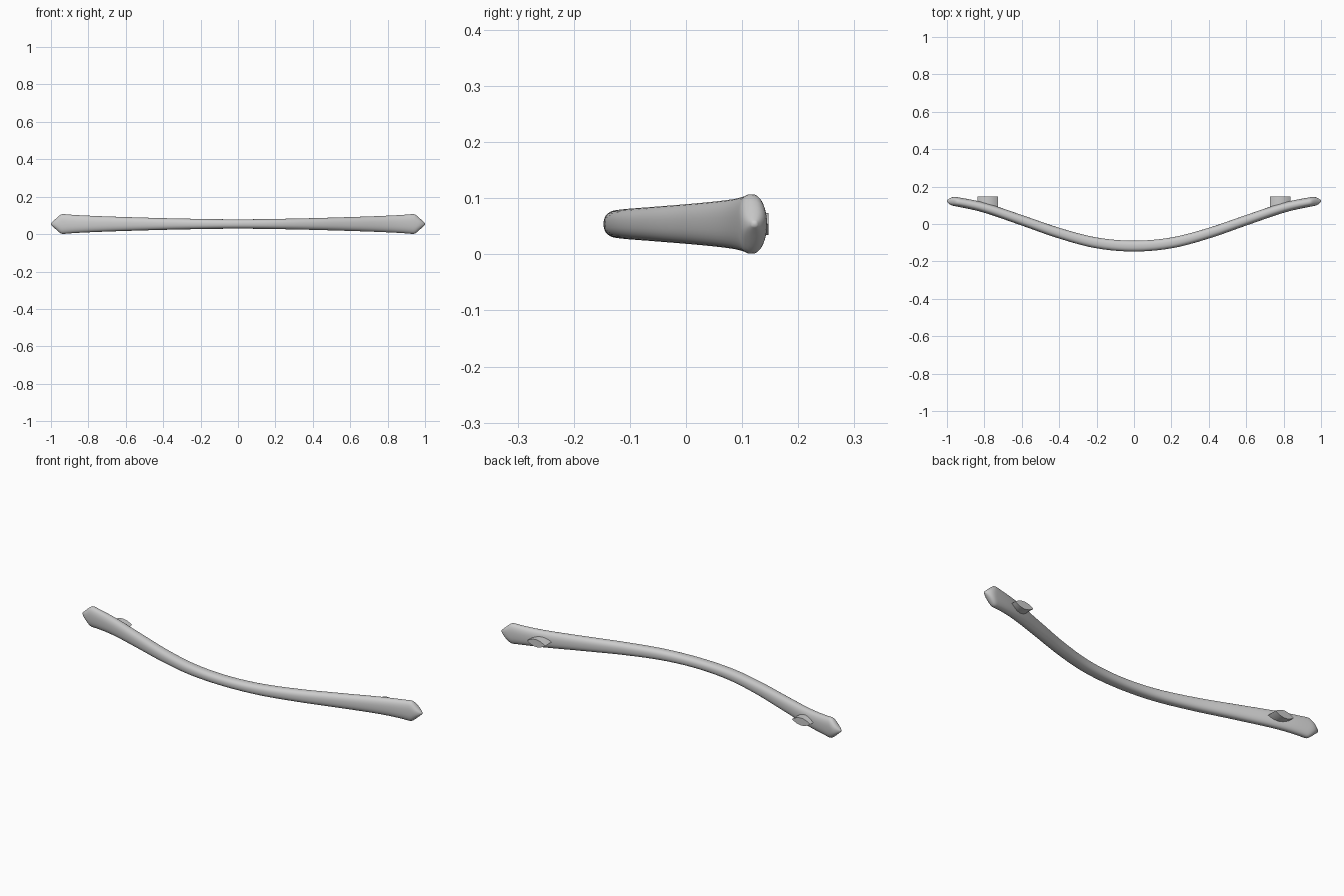
import bpy, bmesh, math
from mathutils import Vector

if "Cube" in bpy.data.objects:
    bpy.data.objects.remove(bpy.data.objects["Cube"])

ZC = 0.054


def interp(pts, x):
    """Smooth cubic interpolation through (x, value) points."""
    n = len(pts)

    def slope(i):
        a, b = pts[max(i - 1, 0)], pts[min(i + 1, n - 1)]
        return (b[1] - a[1]) / (b[0] - a[0])
    i = 0
    while i < n - 2 and x > pts[i + 1][0]:
        i += 1
    (x0, y0), (x1, y1) = pts[i], pts[i + 1]
    h = x1 - x0
    t = (x - x0) / h
    m0, m1 = (0 if i == 0 else slope(i)) * h, slope(i + 1) * h
    return ((2*t**3 - 3*t**2 + 1) * y0 + (t**3 - 2*t**2 + t) * m0
            + (3*t**2 - 2*t**3) * y1 + (t**3 - t**2) * m1)


def add_object(name, bm, angle):
    bmesh.ops.recalc_face_normals(bm, faces=bm.faces)
    me = bpy.data.meshes.new(name)
    bm.to_mesh(me)
    bm.free()
    ob = bpy.data.objects.new(name, me)
    bpy.context.collection.objects.link(ob)
    bpy.ops.object.select_all(action='DESELECT')
    ob.select_set(True)
    bpy.context.view_layer.objects.active = ob
    bpy.ops.object.shade_smooth_by_angle(angle=math.radians(angle))
    return ob


def loft(bm, rings):
    rings = [[bm.verts.new(p) for p in r] for r in rings]
    for a, b in zip(rings, rings[1:]):
        for i in range(len(a)):
            j = (i + 1) % len(a)
            bm.faces.new((a[i], a[j], b[j], b[i]))
    bm.faces.new(rings[0])
    bm.faces.new(rings[-1])


# Bar: centre line, half height and half thickness against distance from centre
path = [(0, -0.118), (0.2, -0.101), (0.4, -0.049), (0.6, 0.020),
        (0.8, 0.087), (0.95, 0.119), (1.0, 0.122)]
height = [(0, 0.025), (0.3, 0.029), (0.6, 0.037), (0.8, 0.0445), (0.9, 0.050), (0.93, 0.053)]
tip_height = [(0.93, 0.053), (0.945, 0.0515), (0.96, 0.041), (0.985, 0.018), (1.0, 0.004)]
thick = [(0, 0.029), (0.5, 0.027), (0.94, 0.025), (0.97, 0.0225), (0.99, 0.013), (1.0, 0.004)]

half = [i * 0.93 / 36 for i in range(37)] + [0.938, 0.945, 0.953, 0.962, 0.972, 0.98,
                                             0.987, 0.993, 0.997, 1.0]
stations = [-x for x in reversed(half[1:])] + half
rings = []
for x in stations:
    d, s = abs(x), (1 if x >= 0 else -1)
    y = interp(path, d)
    e = 1e-3
    dy = (interp(path, d + e) - interp(path, d - e)) / (2 * e) * s if d > 0.01 else 0
    nrm = Vector((-dy, 1, 0)).normalized()
    if d > 0.93:
        nrm = Vector((nrm.x * (1 - d) / 0.07, nrm.y, 0))
    hz = interp(height, d) if d <= 0.93 else interp(tip_height, d)
    ht = interp(thick, d)
    ring = []
    for k in range(32):
        a = math.tau * k / 32
        c, sn = math.cos(a), math.sin(a)
        u = math.copysign(abs(c) ** 0.85, c) * ht
        v = math.copysign(abs(sn) ** 0.85, sn) * hz
        ring.append(Vector((x, y, ZC + v)) + nrm * u)
    rings.append(ring)
bm = bmesh.new()
loft(bm, rings)
add_object("handle_bar", bm, 50)

# Mounting posts: pointed oval section running back from each end
for side, label in ((-1, "left"), (1, "right")):
    prof = []
    for k in range(24):
        t = k / 12
        u = 1 - 2 * t if t <= 1 else 2 * t - 3
        v = (1 - u * u) * (1 if t <= 1 else -1)
        prof.append((side * 0.782 + u * 0.054, ZC + v * 0.0195))
    bm = bmesh.new()
    loft(bm, [[(px, y, pz) for px, pz in prof] for y in (0.075, 0.147)])
    add_object(label + "_mounting_post", bm, 35)
